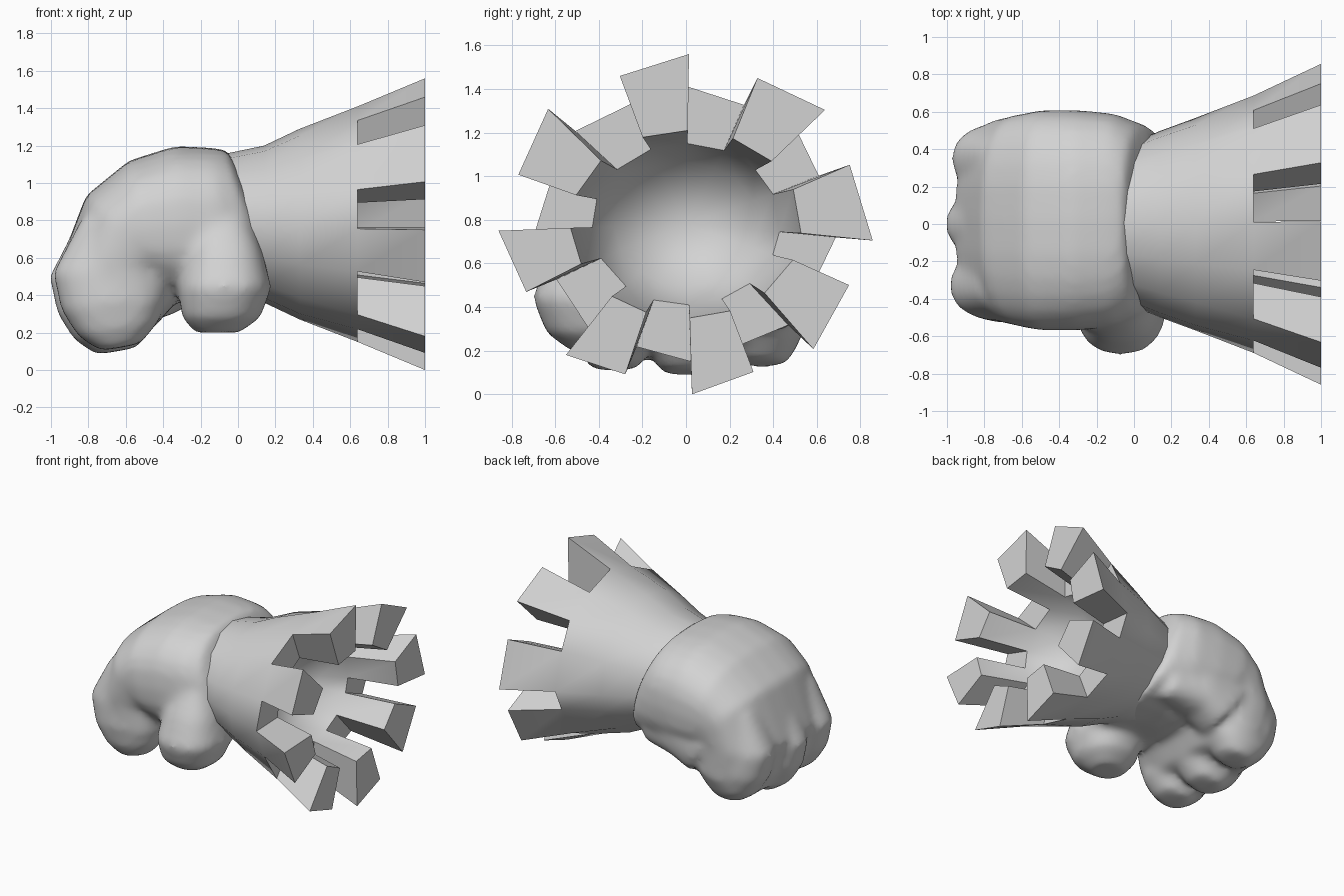
import bpy, bmesh
from math import sin, cos, atan2, radians, pi

if "Cube" in bpy.data.objects:
    bpy.data.objects.remove(bpy.data.objects["Cube"], do_unlink=True)

grey = bpy.data.materials.new("plain_grey")
grey.use_nodes = True
grey.diffuse_color = (0.65, 0.65, 0.65, 1)
grey.node_tree.nodes["Principled BSDF"].inputs["Base Color"].default_value = (0.65, 0.65, 0.65, 1)


def finish(bm, name):
    bmesh.ops.recalc_face_normals(bm, faces=bm.faces)
    mesh = bpy.data.meshes.new(name)
    bm.to_mesh(mesh)
    bm.free()
    mesh.materials.append(grey)
    obj = bpy.data.objects.new(name, mesh)
    bpy.context.collection.objects.link(obj)
    return obj


def spow(v, p):
    return abs(v) ** p * (1 if v >= 0 else -1)


def loft(bm, sections, y=0, dx=0, dz=0, power=0.8, sides=28):
    """Closed tube; each section is x, z, tilt, half thickness, half width."""
    rings = []
    for x, z, tilt, thick, wide in sections:
        t = radians(tilt)
        ring = []
        for i in range(sides):
            a = 2 * pi * i / sides
            u, w = spow(cos(a), power) * thick, spow(sin(a), power) * wide
            ring.append(bm.verts.new((x + dx - sin(t) * u, y + w, z + dz + cos(t) * u)))
        rings.append(ring)
    for r, s in zip(rings, rings[1:]):
        for i in range(sides):
            j = (i + 1) % sides
            bm.faces.new((r[i], r[j], s[j], s[i]))
    bm.faces.new(rings[0])
    bm.faces.new(rings[-1])


# Fist: palm bending over the knuckles and down behind the fingers
bm = bmesh.new()
loft(bm, [(0.12, 0.68, 12, 0.3, 0.45), (0.05, 0.78, 15, 0.41, 0.51), (-0.1, 0.79, 5, 0.4, 0.57),
          (-0.3, 0.78, 5, 0.42, 0.59), (-0.5, 0.76, 13, 0.37, 0.59),
          (-0.58, 0.7, 45, 0.33, 0.57), (-0.64, 0.55, 90, 0.32, 0.55),
          (-0.6, 0.33, 100, 0.29, 0.54), (-0.62, 0.2, 105, 0.2, 0.48)], y=0.02, power=0.77)
# Outer edge of the palm, running from wrist to last finger
loft(bm, [(0.02, 0.6, 10, 0.2, 0.12), (-0.25, 0.57, 5, 0.21, 0.19),
          (-0.5, 0.5, 30, 0.25, 0.2)], y=0.38)
# Three curled fingers
finger = [(-0.62, 0.66, 60, 0.27, 0.17), (-0.69, 0.5, 90, 0.32, 0.19),
          (-0.68, 0.35, 100, 0.29, 0.2), (-0.66, 0.2, 100, 0.22, 0.17),
          (-0.65, 0.1, 100, 0.11, 0.11)]
for y, dx, dz in ((-0.33, 0.02, 0.02), (0, 0, 0), (0.35, 0.03, 0.04)):
    loft(bm, finger, y, dx, dz, power=0.87)
# Thumb
loft(bm, [(-0.09, 0.84, 90, 0.13, 0.1), (-0.07, 0.64, 90, 0.2, 0.21),
          (-0.07, 0.44, 90, 0.25, 0.285), (-0.09, 0.28, 90, 0.21, 0.22),
          (-0.11, 0.2, 90, 0.12, 0.11)], y=-0.42, power=0.87)
fist = finish(bm, "fist")
remesh = fist.modifiers.new("blend", "REMESH")
remesh.mode = "VOXEL"
remesh.voxel_size = 0.025
remesh.use_smooth_shade = True
smooth = fist.modifiers.new("soften", "SMOOTH")
smooth.factor = 0.5
smooth.iterations = 14

# Flared oval cuff: tab and gap edges share one set of angles
tabs = [(114, 89), (64, 39.5), (20, -5), (-20.5, -44.5),
        (-65.5, -88), (-112, -132.5), (-157, -178), (-196.5, -220)]
angles = [atan2(1.1 * sin(radians(a)), cos(radians(a))) for pair in tabs for a in pair]
n = len(angles)
bm = bmesh.new()


def cuff_ring(x, ry, rz, lead=1):
    """Ring of corners; lead scales the first corner of each tab."""
    ring = []
    for i, a in enumerate(angles):
        f = 1 if i % 2 else lead
        ring.append(bm.verts.new((x, f * ry * cos(a), 0.78 + f * rz * sin(a))))
    return ring


profile = [(-0.1, 0.4, 0.37), (0.14, 0.5, 0.42), (0.33, 0.57, 0.51), (0.64, 0.69, 0.63, 0.95),
           (0.64, 0.43, 0.37), (0.47, 0.33, 0.285)]
rings = [cuff_ring(*p) for p in profile]
outer_tip, inner_tip = cuff_ring(1, 0.86, 0.78, 0.94), cuff_ring(1, 0.53, 0.43)
outer, inner = rings[3], rings[4]
apex = bm.verts.new((0.27, 0, 0.78))
bm.faces.new(rings[0])
for i in range(n):
    j = (i + 1) % n
    for k in (0, 1, 2, 4):
        r, s = rings[k], rings[k + 1]
        bm.faces.new((r[i], r[j], s[j], s[i]))
    bm.faces.new((rings[5][i], rings[5][j], apex))
    if i % 2:
        # Floor of the gap between two tabs
        bm.faces.new((outer[i], outer[j], inner[j], inner[i]))
    else:
        # Tab standing out from the rim
        base = (outer[i], outer[j], inner[j], inner[i])
        tip = (outer_tip[i], outer_tip[j], inner_tip[j], inner_tip[i])
        for k in range(4):
            m = (k + 1) % 4
            bm.faces.new((base[k], base[m], tip[m], tip[k]))
        bm.faces.new(tip)
cuff = finish(bm, "cuff")
bpy.ops.object.select_all(action="DESELECT")
cuff.select_set(True)
bpy.context.view_layer.objects.active = cuff
bpy.ops.object.shade_smooth_by_angle(angle=radians(38))
